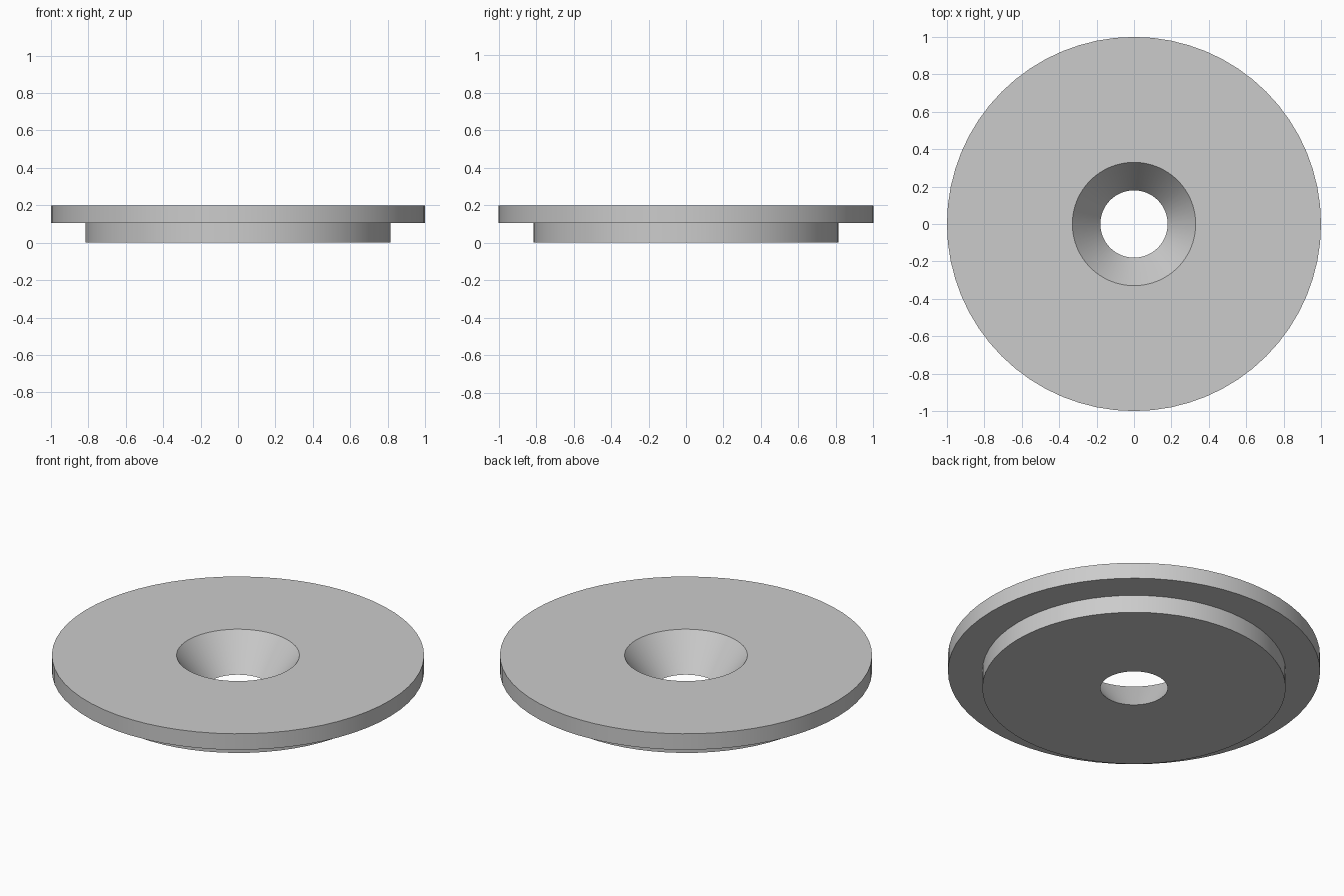
import bpy
import bmesh
import math

cube = bpy.data.objects.get("Cube")
if cube:
    bpy.data.objects.remove(cube, do_unlink=True)

# Plain grey material
grey = bpy.data.materials.new("plain grey")
grey.use_nodes = True
colour = (0.6, 0.6, 0.6, 1)
grey.diffuse_color = colour
grey.node_tree.nodes["Principled BSDF"].inputs["Base Color"].default_value = colour

# Closed radius/height outline: tapered bore, top face, flange, stepped hub
outline = [(0.18, 0), (0.33, 0.2), (1, 0.2), (1, 0.105), (0.815, 0.105), (0.815, 0)]
SEGMENTS = 64


def ring(bm, radius, height):
    angles = [2 * math.pi * i / SEGMENTS for i in range(SEGMENTS)]
    return [bm.verts.new((radius * math.cos(a), radius * math.sin(a), height)) for a in angles]


# Stepped disc with a countersunk hole
bm = bmesh.new()
rings = [ring(bm, r, z) for r, z in outline]
for lower, upper in zip(rings, rings[1:] + rings[:1]):
    for i in range(SEGMENTS):
        j = (i + 1) % SEGMENTS
        bm.faces.new((lower[i], lower[j], upper[j], upper[i]))
bmesh.ops.recalc_face_normals(bm, faces=bm.faces)
mesh = bpy.data.meshes.new("flanged_disc")
bm.to_mesh(mesh)
bm.free()
mesh.materials.append(grey)

disc = bpy.data.objects.new("flanged_disc", mesh)
bpy.context.collection.objects.link(disc)
bpy.context.view_layer.objects.active = disc
disc.select_set(True)
bpy.ops.object.shade_smooth_by_angle(angle=math.radians(30))
